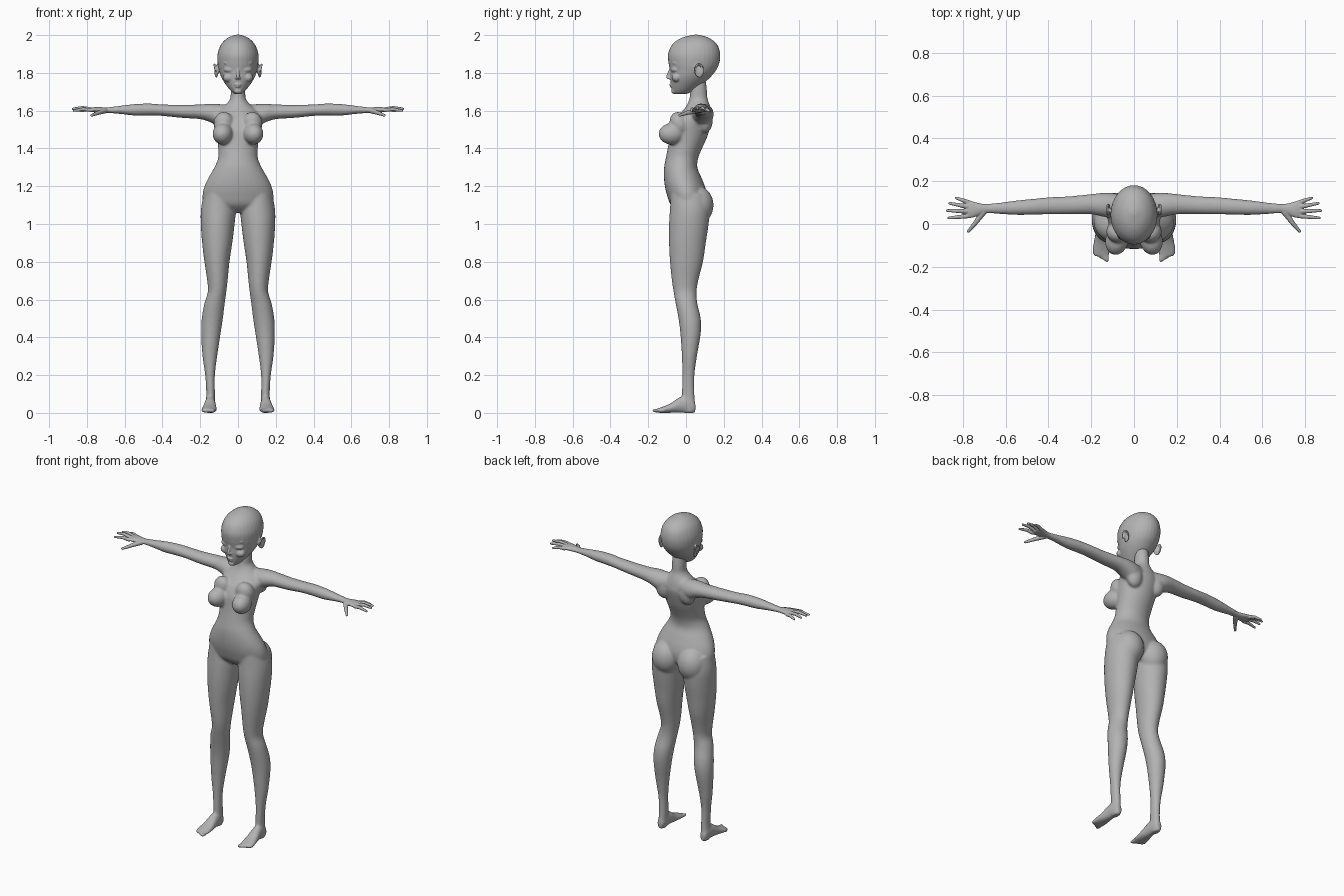
import bpy
import bmesh
from math import cos, sin, pi, radians
from mathutils import Matrix, Vector, Euler

old = bpy.data.objects.get("Cube")
if old:
    bpy.data.objects.remove(old, do_unlink=True)

# Single clay colour
clay = bpy.data.materials.new("clay_grey")
clay.use_nodes = True
GREY = (0.45, 0.45, 0.45, 1)
clay.diffuse_color = GREY
shader = next(n for n in clay.node_tree.nodes if n.type == "BSDF_PRINCIPLED")
shader.inputs["Base Color"].default_value = GREY
shader.inputs["Roughness"].default_value = 0.7

SIDES = 32
AXES = {"Z": (0, 1, 2), "X": (1, 2, 0), "Y": (0, 2, 1)}


def spline(rows, steps=4):
    """Pass a smooth curve through rows of section values."""
    out = []
    for i in range(len(rows) - 1):
        a, b = rows[max(i - 1, 0)], rows[i]
        c, d = rows[i + 1], rows[min(i + 2, len(rows) - 1)]
        for s in range(steps):
            t = s / steps
            out.append([q + t * (r - p) / 2
                        + t * t * (2 * p - 5 * q + 4 * r - w) / 2
                        + t ** 3 * (3 * q - p - 3 * r + w) / 2
                        for p, q, r, w in zip(a, b, c, d)])
    return out + [list(rows[-1])]


def loft(bm, axis, rows):
    """Rows: position along axis, then low/high extents of both cross directions."""
    iu, iv, it = AXES[axis]
    rings = []
    for t, u0, u1, v0, v1 in spline(rows):
        ring = []
        for k in range(SIDES):
            ang = 2 * pi * k / SIDES
            co = Vector()
            co[iu] = (u0 + u1) / 2 + (u1 - u0) / 2 * cos(ang)
            co[iv] = (v0 + v1) / 2 + (v1 - v0) / 2 * sin(ang)
            co[it] = t
            ring.append(bm.verts.new(co))
        rings.append(ring)
    for lower, upper in zip(rings, rings[1:]):
        for k in range(SIDES):
            n = (k + 1) % SIDES
            bm.faces.new((lower[k], lower[n], upper[n], upper[k]))
    bm.faces.new(rings[0])
    bm.faces.new(rings[-1])


def ball(bm, centre, radii, turn=(0, 0, 0)):
    rot = Euler([radians(a) for a in turn]).to_matrix().to_4x4()
    matrix = Matrix.Translation(centre) @ rot @ Matrix.Diagonal((*radii, 1))
    bmesh.ops.create_uvsphere(bm, u_segments=24, v_segments=16, radius=1, matrix=matrix)


def limb(bm, a, b, ra, rb):
    """Tapered rod with round ends."""
    a, b = Vector(a), Vector(b)
    rot = (b - a).to_track_quat("Z", "Y").to_matrix().to_4x4()
    bmesh.ops.create_cone(bm, cap_ends=True, segments=16, radius1=ra, radius2=rb,
                          depth=(b - a).length,
                          matrix=Matrix.Translation((a + b) / 2) @ rot)
    ball(bm, a, (ra, ra, ra))
    ball(bm, b, (rb, rb, rb))


def mirror(bm):
    copy = bmesh.ops.duplicate(bm, geom=bm.verts[:] + bm.edges[:] + bm.faces[:])
    for item in copy["geom"]:
        if isinstance(item, bmesh.types.BMVert):
            item.co.x = -item.co.x


def finish(bm, name, voxel, rounds):
    """Fuse the overlapping volumes into one soft skin."""
    bmesh.ops.recalc_face_normals(bm, faces=bm.faces[:])
    mesh = bpy.data.meshes.new(name)
    bm.to_mesh(mesh)
    bm.free()
    mesh.materials.append(clay)
    ob = bpy.data.objects.new(name, mesh)
    bpy.context.scene.collection.objects.link(ob)
    fuse = ob.modifiers.new("fuse", "REMESH")
    fuse.mode = "VOXEL"
    fuse.voxel_size = voxel
    fuse.use_smooth_shade = True
    soften = ob.modifiers.new("soften", "SMOOTH")
    soften.factor = 0.5
    soften.iterations = rounds
    bpy.context.view_layer.objects.active = ob
    for modifier in ("fuse", "soften"):
        bpy.ops.object.modifier_apply(modifier=modifier)
    for poly in ob.data.polygons:
        poly.use_smooth = True


# Body: paired limbs first
body = bmesh.new()
loft(body, "Z", [  # leg
    (1.16, .03, .18, -.08, .11), (1.08, .012, .196, -.085, .125),
    (1.0, .018, .197, -.09, .12), (.9, .03, .19, -.09, .105),
    (.8, .045, .178, -.085, .09), (.7, .055, .163, -.075, .065),
    (.64, .062, .16, -.066, .056), (.58, .07, .178, -.055, .06),
    (.5, .08, .192, -.04, .078), (.42, .092, .195, -.03, .078),
    (.3, .11, .188, -.022, .058), (.2, .122, .174, -.02, .045),
    (.1, .122, .168, -.022, .045), (.03, .122, .172, -.02, .05),
    (0, .128, .166, -.01, .045)])
loft(body, "Y", [  # foot
    (.05, .13, .165, .005, .05), (.02, .122, .172, 0, .09),
    (-.03, .118, .178, 0, .085), (-.08, .113, .188, 0, .052),
    (-.12, .112, .195, 0, .034), (-.15, .116, .19, 0, .024)])
for i in range(5):  # toes
    size = .014 - .001 * i
    ball(body, (.126 + .015 * i, -.16 + .008 * i, .012), (size * .8, size * 1.6, .011))
loft(body, "X", [  # arm
    (.04, .04, .13, 1.53, 1.63), (.1, .03, .145, 1.52, 1.635),
    (.15, .035, .145, 1.54, 1.637), (.2, .045, .14, 1.555, 1.633),
    (.3, .045, .13, 1.562, 1.631), (.4, .045, .125, 1.572, 1.633),
    (.47, .043, .118, 1.574, 1.638), (.55, .042, .11, 1.574, 1.635),
    (.63, .047, .1, 1.583, 1.625), (.7, .05, .093, 1.588, 1.617)])
ball(body, (.08, -.075, 1.477), (.054, .071, .057), (0, 0, 12))  # chest
ball(body, (.075, -.035, 1.53), (.055, .05, .065), (20, 0, 0))
ball(body, (.088, .062, 1.1), (.086, .084, .1))  # seat
ball(body, (.08, .1, 1.55), (.05, .042, .07))  # shoulder blade
mirror(body)
loft(body, "Z", [(z, -w, w, front, back) for z, w, front, back in (  # torso and neck
    (1.76, .038, .03, .105), (1.7, .039, .022, .112), (1.665, .041, .018, .114),
    (1.64, .058, .01, .122), (1.615, .085, -.005, .13), (1.58, .12, -.035, .137),
    (1.55, .126, -.06, .138), (1.5, .118, -.083, .125), (1.45, .11, -.09, .108),
    (1.4, .105, -.097, .085), (1.35, .105, -.107, .065), (1.3, .125, -.116, .06),
    (1.25, .154, -.117, .08), (1.2, .178, -.112, .1), (1.15, .188, -.1, .11),
    (1.1, .175, -.08, .1), (1.06, .1, -.035, .06))])
finish(body, "body", .006, 12)

# Head: paired features, then skull, nose and mouth
head = bmesh.new()
ball(head, (.048, -.062, 1.817), (.029, .015, .015), (0, 0, 24))  # closed eyelid
limb(head, (.025, -.081, 1.848), (.068, -.06, 1.852), .007, .006)  # brow
ball(head, (.05, -.05, 1.775), (.03, .026, .024))  # cheek
ball(head, (.113, .064, 1.81), (.007, .022, .036), (14, 0, -25))  # ear shell
rim = [Vector((.12 + .006 * sin(a), .068 + .023 * cos(a), 1.812 + .034 * sin(a)))
       for a in [radians(-70 + 25 * k) for k in range(11)]]
for a, b in zip(rim, rim[1:]):  # ear rim
    limb(head, a, b, .005, .005)
ball(head, (.007, -.091, 1.772), (.007, .01, .006))  # nostril wing
mirror(head)
loft(head, "Z", [(z, -w, w, front, back) for z, w, front, back in (  # skull and jaw
    (2.002, .012, .04, .066), (1.985, .055, -.025, .122), (1.95, .09, -.073, .165),
    (1.9, .108, -.095, .181), (1.85, .108, -.092, .176), (1.81, .1, -.084, .157),
    (1.78, .09, -.084, .132), (1.75, .073, -.081, .1), (1.72, .051, -.077, .06),
    (1.7, .033, -.072, .03), (1.687, .016, -.06, 0))])
limb(head, (0, -.08, 1.825), (0, -.097, 1.78), .007, .009)  # nose
ball(head, (0, -.08, 1.738), (.018, .009, .005))  # upper lip
ball(head, (0, -.078, 1.728), (.015, .009, .005))  # lower lip
ball(head, (0, -.064, 1.703), (.02, .015, .014))  # chin
finish(head, "head", .004, 4)

# Hands: palm, fingers from index to little, thumb
hands = bmesh.new()
loft(hands, "X", [
    (.67, .05, .095, 1.588, 1.617), (.7, .05, .093, 1.588, 1.617),
    (.735, .036, .1, 1.589, 1.619), (.765, .028, .108, 1.592, 1.618),
    (.787, .032, .106, 1.597, 1.613)])
FINGERS = [((.778, .037, 1.603), (.868, .028, 1.6)), ((.785, .059, 1.609), (.874, .063, 1.61)),
           ((.78, .081, 1.608), (.863, .097, 1.607)), ((.77, .1, 1.602), (.832, .122, 1.598))]
for base, tip in FINGERS:
    knuckle = Vector(base).lerp(Vector(tip), .45) + Vector((0, 0, .006))
    limb(hands, base, knuckle, .0105, .0095)
    limb(hands, knuckle, tip, .0095, .0065)
limb(hands, (.705, .055, 1.6), (.742, .005, 1.588), .015, .011)
limb(hands, (.742, .005, 1.588), (.775, -.034, 1.575), .011, .007)
mirror(hands)
finish(hands, "hands", .003, 4)
